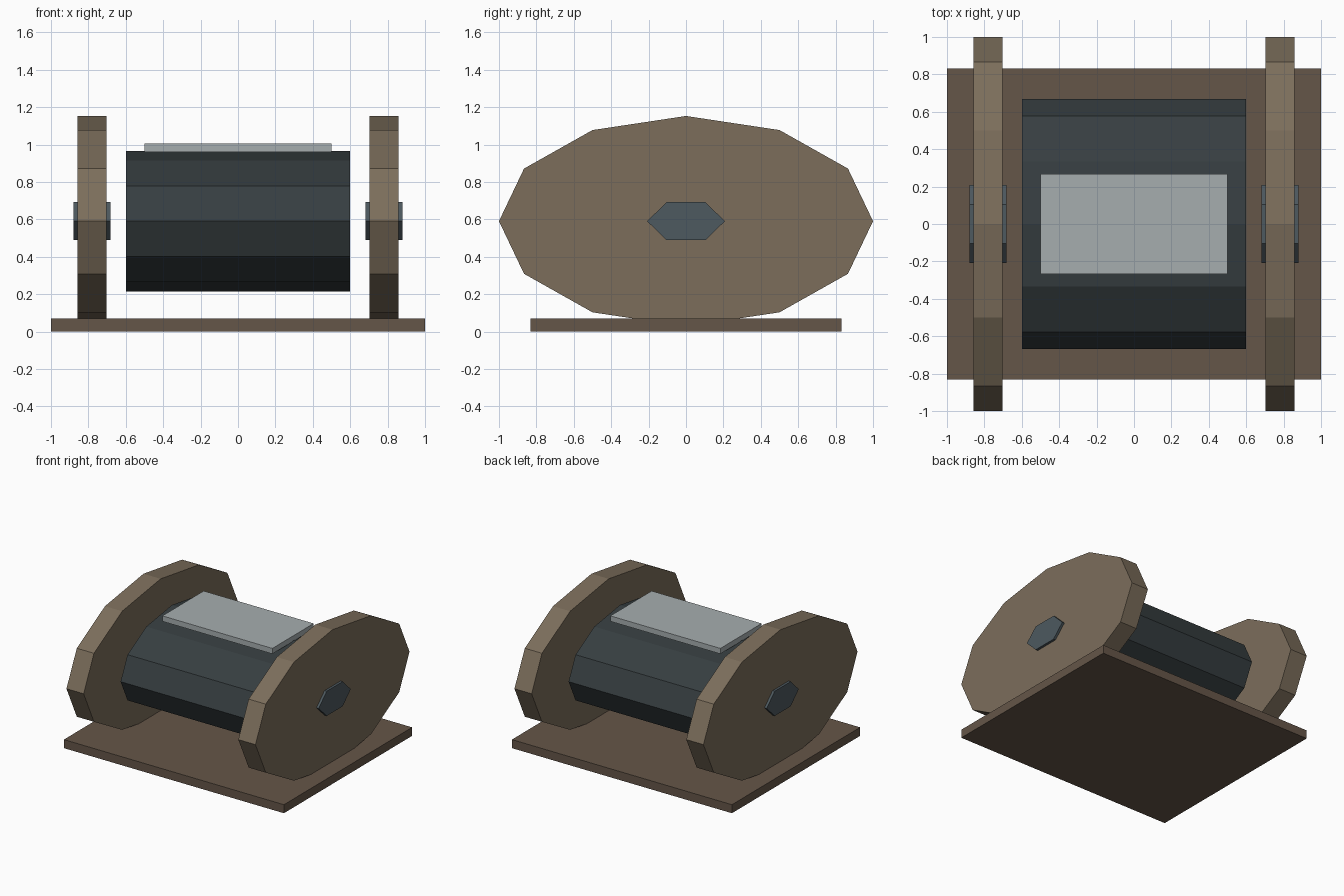
import bpy, bmesh
from math import sin, cos, tau

if "Cube" in bpy.data.objects:
    bpy.data.objects.remove(bpy.data.objects["Cube"])


def material(name, rgb):
    m = bpy.data.materials.new(name)
    m.diffuse_color = (*rgb, 1)
    m.use_nodes = True
    m.node_tree.nodes["Principled BSDF"].inputs["Base Color"].default_value = m.diffuse_color
    return m


wood = material("wood", (0.20, 0.155, 0.105))
dark_wood = material("dark_wood", (0.13, 0.092, 0.065))
dark_metal = material("dark_metal", (0.037, 0.048, 0.052))
steel = material("steel", (0.075, 0.10, 0.115))
pale_metal = material("pale_metal", (0.38, 0.42, 0.43))


def finish(name, bm, mat):
    bmesh.ops.recalc_face_normals(bm, faces=bm.faces)
    mesh = bpy.data.meshes.new(name)
    bm.to_mesh(mesh)
    bm.free()
    mesh.materials.append(mat)
    obj = bpy.data.objects.new(name, mesh)
    bpy.context.collection.objects.link(obj)


def box(name, size, z, mat):
    bm = bmesh.new()
    bmesh.ops.create_cube(bm, size=1)
    bmesh.ops.scale(bm, vec=size, verts=bm.verts)
    bmesh.ops.translate(bm, vec=(0, 0, z), verts=bm.verts)
    finish(name, bm, mat)


def prism(name, sides, ry, rz, x, width, mat, z=0.59):
    """Flattened n-sided cylinder lying along x, with a corner on the y axis."""
    bm = bmesh.new()
    ring = [bm.verts.new((x - width / 2, ry * cos(tau * i / sides),
                          z + rz * sin(tau * i / sides))) for i in range(sides)]
    cap = bm.faces.new(ring)
    ext = bmesh.ops.extrude_face_region(bm, geom=[cap], use_keep_orig=True)
    moved = [v for v in ext["geom"] if isinstance(v, bmesh.types.BMVert)]
    bmesh.ops.translate(bm, vec=(width, 0, 0), verts=moved)
    finish(name, bm, mat)


# Base board
box("base", (2, 1.664, 0.07), 0.035, dark_wood)

# Drum with the flat plate on top
prism("drum", 12, 0.667, 0.375, 0, 1.2, dark_metal)
box("top_plate", (1, 0.536, 0.045), 0.9825, pale_metal)

# End discs and their hubs
for side, s in (("left", -1), ("right", 1)):
    prism(side + "_disc", 12, 1.0, 0.5625, s * 0.781, 0.156, wood)
    prism(side + "_hub", 6, 0.208, 0.117, s * 0.781, 0.196, steel)
